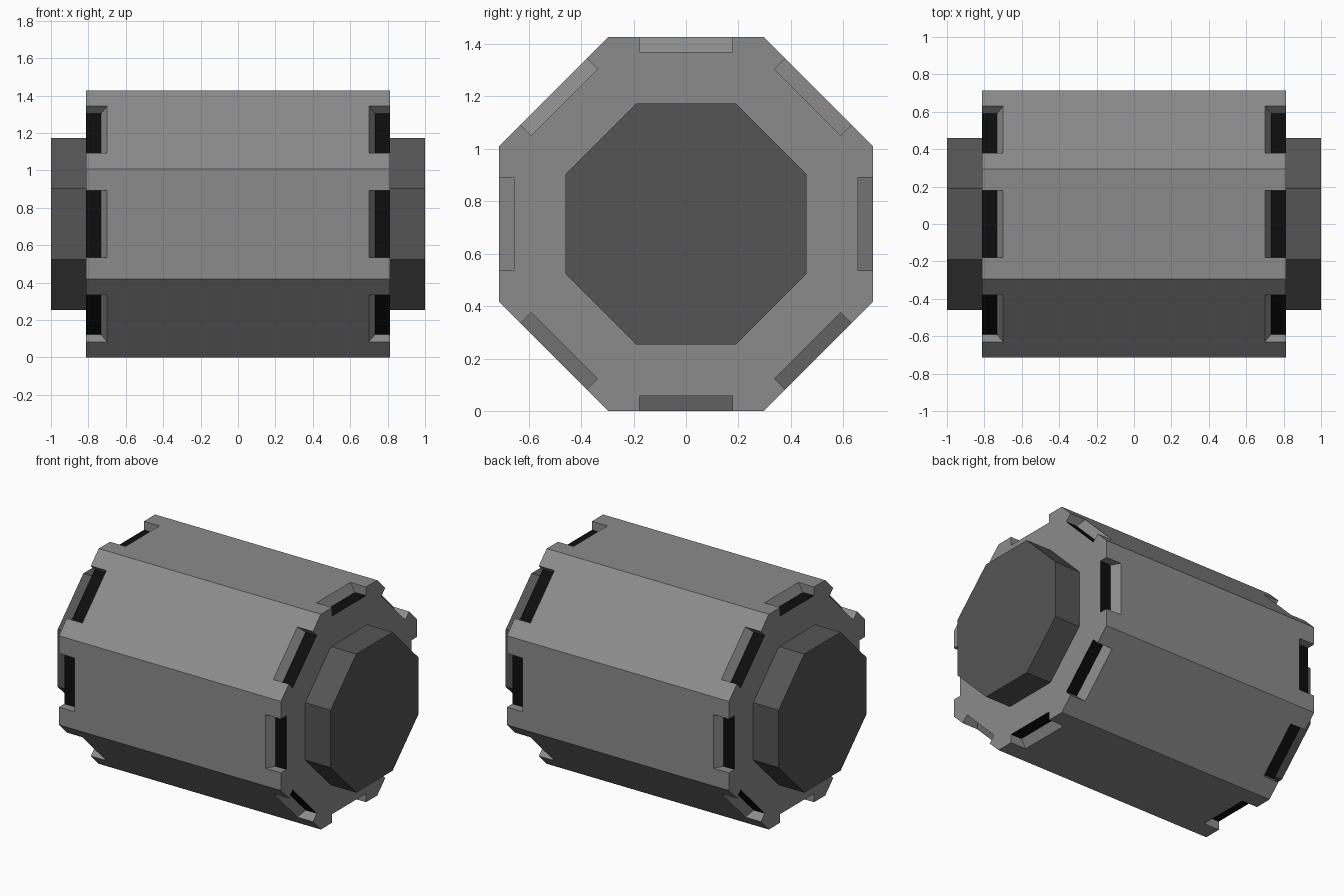
import bpy, bmesh
from math import radians, cos
from mathutils import Matrix, Vector

if "Cube" in bpy.data.objects:
    bpy.data.objects.remove(bpy.data.objects["Cube"])

CZ = 0.713  # height of the barrel axis


def material(name, v):
    m = bpy.data.materials.new(name)
    m.diffuse_color = (v, v, v, 1)
    m.use_nodes = True
    m.node_tree.nodes["Principled BSDF"].inputs["Base Color"].default_value = m.diffuse_color
    return m


def make_object(name, bm, *mats):
    bmesh.ops.recalc_face_normals(bm, faces=bm.faces)
    me = bpy.data.meshes.new(name)
    bm.to_mesh(me)
    bm.free()
    for m in mats:
        me.materials.append(m)
    ob = bpy.data.objects.new(name, me)
    ob.location.z = CZ
    bpy.context.collection.objects.link(ob)
    return ob


def octagon_prism(name, apothem, half_length, *mats):
    # octagonal prism along x with flat sides facing y and z
    bm = bmesh.new()
    r = apothem / cos(radians(22.5))
    bmesh.ops.create_cone(bm, cap_ends=True, segments=8, radius1=r, radius2=r,
                          depth=2 * half_length)
    bm.transform(Matrix.Rotation(radians(90), 4, 'Y')
                 @ Matrix.Rotation(radians(22.5), 4, 'Z'))
    return make_object(name, bm, *mats)


body_mat = material("body_grey", 0.26)
hub_mat = material("hub_dark", 0.09)
black_mat = material("recess_black", 0.004)

# Main barrel and the hub running through it
body = octagon_prism("barrel_body", 0.713, 0.814, body_mat, black_mat)
hub = octagon_prism("end_hubs", 0.459, 1.0, hub_mat)

# Notch cutters: one wedge per side at both ends, sloped inner wall, black floor
bm = bmesh.new()
profile = [(0.733, 0.656), (0.9, 0.656), (0.9, 0.77), (0.667, 0.77)]
for end in (1, -1):
    for i in range(8):
        rot = Matrix.Rotation(radians(45 * i), 3, 'X')
        a, b = ([bm.verts.new(rot @ Vector((end * x, y, z))) for x, z in profile]
                for y in (-0.178, 0.178))
        bm.faces.new(a)
        bm.faces.new(b[::-1])
        for k in range(4):
            n = (k + 1) % 4
            f = bm.faces.new((a[k], b[k], b[n], a[n]))
            f.material_index = 1 if k == 0 else 0
cutter = make_object("notch_cutter", bm, body_mat, black_mat)
cutter.hide_render = True

mod = body.modifiers.new("notches", 'BOOLEAN')
mod.operation = 'DIFFERENCE'
mod.solver = 'EXACT'
mod.material_mode = 'TRANSFER'
mod.object = cutter

# Bake the cut and drop the cutter
deps = bpy.context.evaluated_depsgraph_get()
baked = bpy.data.meshes.new_from_object(body.evaluated_get(deps))
body.modifiers.clear()
body.data = baked
bpy.data.objects.remove(cutter)
